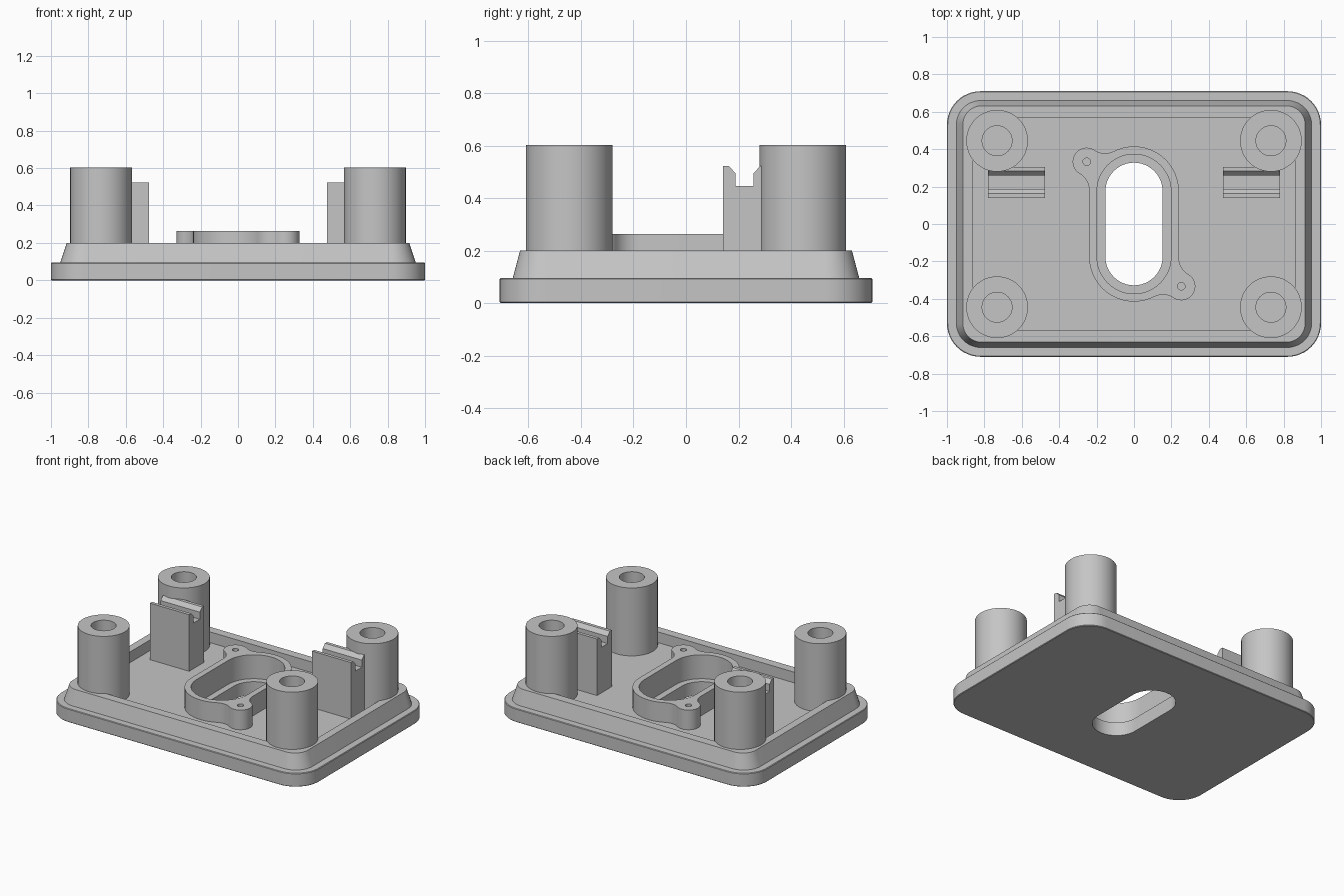
import bpy, bmesh
from math import sin, cos, pi, atan2, sqrt, hypot, radians

cube = bpy.data.objects.get("Cube")
if cube:
    bpy.data.objects.remove(cube, do_unlink=True)

grey = bpy.data.materials.new("plain grey")
grey.use_nodes = True
grey.diffuse_color = (0.56, 0.56, 0.56, 1)
grey.node_tree.nodes["Principled BSDF"].inputs["Base Color"].default_value = grey.diffuse_color

PLATE, FLOOR, RIM, COLLAR, POST = 0.095, 0.125, 0.2, 0.263, 0.602
made = []


def arc(cx, cy, r, a0, a1, n):
    return [(cx + r * cos(a0 + (a1 - a0) * i / n), cy + r * sin(a0 + (a1 - a0) * i / n))
            for i in range(n + 1)]


def rounded_rect(hx, hy, r, n=12):
    """Rounded rectangle; a stadium when r equals hx."""
    pts = []
    for k, (sx, sy) in enumerate(((1, 1), (-1, 1), (-1, -1), (1, -1))):
        pts += arc(sx * (hx - r), sy * (hy - r), r, k * pi / 2, (k + 1) * pi / 2, n)
    return pts


def loft(name, loops, closed=False, caps=False):
    """Join (outline, z) loops with quads, as a closed ring or with end caps."""
    bm = bmesh.new()
    rows = [[bm.verts.new((x, y, z)) for x, y in pts] for pts, z in loops]
    pairs = list(zip(rows, rows[1:])) + ([(rows[-1], rows[0])] if closed else [])
    for a, b in pairs:
        for i in range(len(a)):
            j = (i + 1) % len(a)
            bm.faces.new((a[i], a[j], b[j], b[i]))
    if caps:
        bm.faces.new(rows[0])
        bm.faces.new(rows[-1])
    return finish(name, bm)


def finish(name, bm):
    bmesh.ops.remove_doubles(bm, verts=bm.verts, dist=1e-5)
    bmesh.ops.recalc_face_normals(bm, faces=bm.faces)
    mesh = bpy.data.meshes.new(name)
    bm.to_mesh(mesh)
    bm.free()
    mesh.materials.append(grey)
    obj = bpy.data.objects.new(name, mesh)
    bpy.context.collection.objects.link(obj)
    made.append(obj)
    return obj


# Base plate with sloped rim, central collar, ledge and through slot
slot = rounded_rect(0.153, 0.328, 0.153)
edge = rounded_rect(1, 0.71, 0.18)
edge_in = rounded_rect(0.996, 0.706, 0.176)
rim_inner = rounded_rect(0.86, 0.57, 0.05)
collar_out = rounded_rect(0.24, 0.415, 0.24)
collar_in = rounded_rect(0.198, 0.373, 0.198)
loft("base_plate", [
    (slot, 0), (edge_in, 0), (edge, 0.004), (edge, PLATE - 0.004), (edge_in, PLATE),
    (rounded_rect(0.95, 0.66, 0.13), PLATE), (rounded_rect(0.915, 0.632, 0.1), RIM),
    (rim_inner, RIM), (rim_inner, FLOOR),
    (collar_out, FLOOR), (collar_out, COLLAR), (collar_in, COLLAR), (collar_in, PLATE),
    (slot, PLATE)], closed=True)

# Four hollow corner posts
for sx, side in ((1, "left"), (-1, "right")):
    for sy, end in ((1, "back"), (-1, "front")):
        def ring(r):
            return arc(sx * 0.732, sy * 0.445, r, 0, 2 * pi, 48)[:-1]
        loft(f"{end}_{side}_post", [(ring(0.165), FLOOR - 0.01), (ring(0.165), POST),
                                    (ring(0.08), POST), (ring(0.08), FLOOR)], caps=True)

# Screw lugs blended into the collar by concave fillets
LUG, FILLET, WALL, HOLE = 0.075, 0.1, 0.24, 0.02
ox, oy, end_y = 0.253, -0.333, -0.175
d, tilt = hypot(ox, oy - end_y), atan2(oy - end_y, ox)
a, b = WALL + FILLET, LUG + FILLET
fx = (d * d + a * a - b * b) / (2 * d)
fy = sqrt(a * a - fx * fx)
on_lug, on_wall = atan2(fy, fx - d), atan2(fy, fx)
upper = arc(fx, fy, FILLET, on_lug - pi, on_wall - pi, 8)[1:]
lower = [(x, -y) for x, y in reversed(upper)]
outline = (arc(d, 0, LUG, -on_lug, on_lug, 20) + upper
           + arc(0, 0, WALL - 0.005, on_wall, -on_wall, 8) + lower)
hole = []
for x, y in outline:
    t = atan2(y, x - d)
    hole.append((d + HOLE * cos(t), HOLE * sin(t)))
for s, name in ((1, "front_lug"), (-1, "back_lug")):
    def place(pts):
        return [(s * (x * cos(tilt) - y * sin(tilt)),
                 s * (x * sin(tilt) + y * cos(tilt) + end_y)) for x, y in pts]
    loft(name, [(place(outline), FLOOR - 0.01), (place(outline), COLLAR),
                (place(hole), COLLAR), (place(hole), FLOOR - 0.01)], closed=True)

# Two notched support blocks, mirrored front to back about the notch
half = [(0.083, FLOOR - 0.01), (0.083, 0.522), (0.06, 0.522), (0.035, 0.495), (0.035, 0.445)]
profile = [(0.223 - y, z) for y, z in half] + [(0.223 + y, z) for y, z in reversed(half)]
for s, name in ((1, "left_support"), (-1, "right_support")):
    bm = bmesh.new()
    face = bm.faces.new([bm.verts.new((s * 0.629 - 0.152, y, z)) for y, z in profile])
    moved = bmesh.ops.extrude_face_region(bm, geom=[face])["geom"]
    bmesh.ops.translate(bm, vec=(0.304, 0, 0),
                        verts=[v for v in moved if isinstance(v, bmesh.types.BMVert)])
    finish(name, bm)

# Smooth round walls, keep hard edges
bpy.ops.object.select_all(action="DESELECT")
for obj in made:
    obj.select_set(True)
bpy.context.view_layer.objects.active = made[0]
bpy.ops.object.shade_smooth_by_angle(angle=radians(30))
